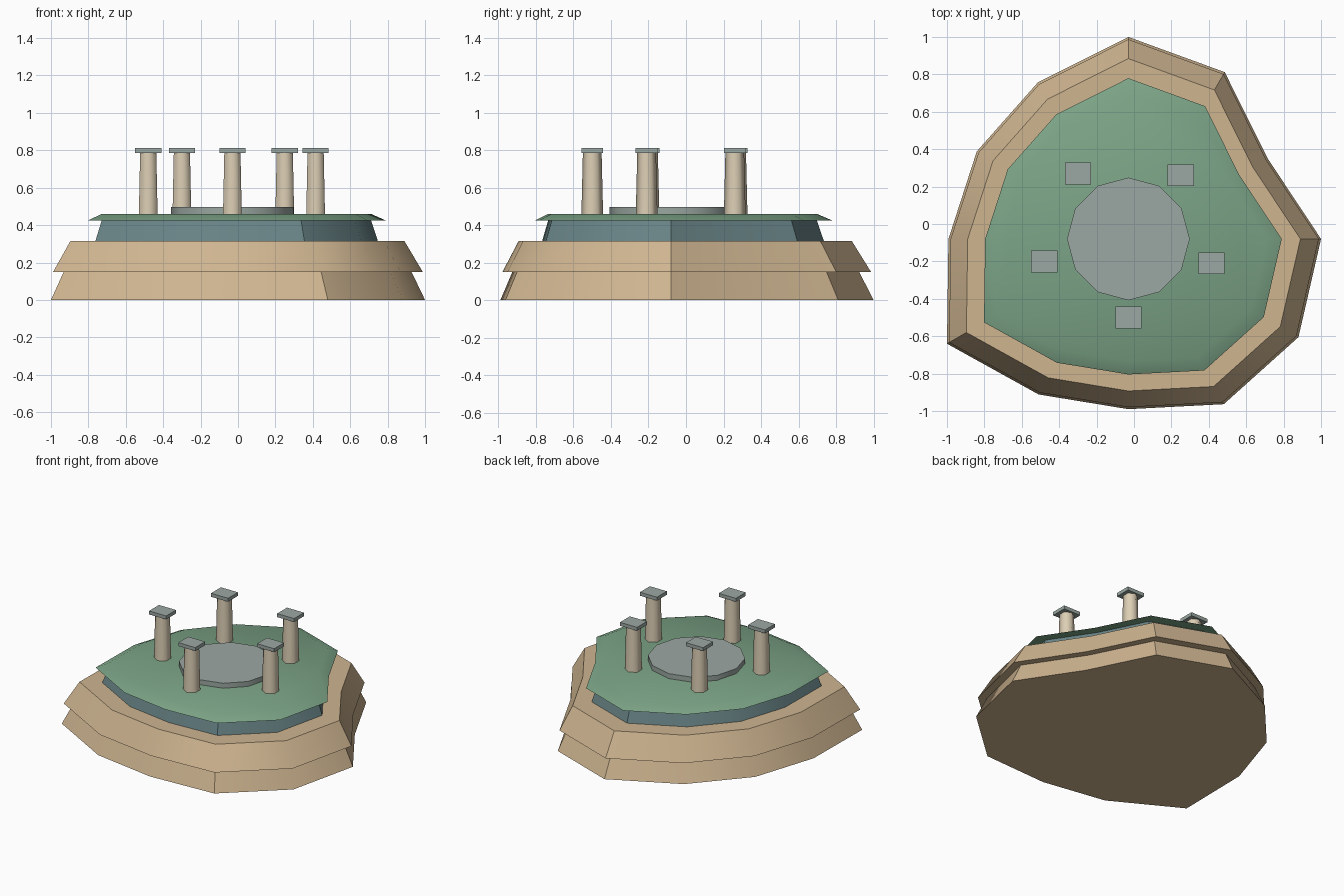
import bpy, bmesh
from math import radians, sin, cos

if "Cube" in bpy.data.objects:
    bpy.data.objects.remove(bpy.data.objects["Cube"])

CX, CY = -0.03, -0.08
# Irregular 12-sided island outline: radius every 30 degrees from +x
RADII = [1.03, 0.86, 1.03, 1.08, 0.967, 0.936, 0.962, 1.12, 0.96, 0.91, 1.02, 1.05]


def material(name, rgb):
    m = bpy.data.materials.new(name)
    m.diffuse_color = (*rgb, 1)
    m.use_nodes = True
    m.node_tree.nodes["Principled BSDF"].inputs["Base Color"].default_value = m.diffuse_color
    return m


SAND = material("sand", (0.62, 0.46, 0.28))
ROCK = material("blue_rock", (0.14, 0.23, 0.24))
GRASS = material("grass", (0.20, 0.37, 0.24))
STONE = material("stone", (0.33, 0.39, 0.36))
PALE = material("pale_stone", (0.72, 0.62, 0.46))


def frustum(name, radii, center, z0, z1, s0, s1, mat):
    """Closed tapered prism whose outline is given as radii around a center."""
    bm = bmesh.new()
    n = len(radii)
    rings = []
    for z, s in ((z0, s0), (z1, s1)):
        rings.append([bm.verts.new((center[0] + s * r * cos(radians(360 * i / n)),
                                    center[1] + s * r * sin(radians(360 * i / n)), z))
                      for i, r in enumerate(radii)])
    low, high = rings
    bm.faces.new(low[::-1])
    bm.faces.new(high)
    for i in range(n):
        j = (i + 1) % n
        bm.faces.new((low[i], low[j], high[j], high[i]))
    me = bpy.data.meshes.new(name)
    bm.to_mesh(me)
    bm.free()
    ob = bpy.data.objects.new(name, me)
    bpy.context.collection.objects.link(ob)
    me.materials.append(mat)
    bpy.ops.object.select_all(action='DESELECT')
    ob.select_set(True)
    bpy.context.view_layer.objects.active = ob
    bpy.ops.object.shade_smooth_by_angle(angle=radians(35))


# Stacked island tiers
for name, z0, z1, s0, s1, mat in (
        ("lower_sand_tier", 0.0, 0.15, 1.0, 0.93, SAND),
        ("upper_sand_tier", 0.15, 0.315, 0.988, 0.893, SAND),
        ("rock_tier", 0.315, 0.425, 0.755, 0.72, ROCK),
        ("grass_top", 0.425, 0.46, 0.796, 0.72, GRASS)):
    frustum(name, RADII, (CX, CY), z0, z1, s0, s1, mat)

# Central round platform
frustum("platform", [0.328] * 12, (CX, CY), 0.455, 0.497, 1, 1, STONE)

# Ring of hexagonal columns with flat capitals
for i, (x, y) in enumerate([(0.25, 0.26), (-0.30, 0.27), (-0.48, -0.20),
                            (-0.03, -0.50), (0.415, -0.21)]):
    bpy.ops.mesh.primitive_cone_add(vertices=6, radius1=0.058, radius2=0.05,
                                    depth=0.335, location=(x, y, 0.6175))
    col = bpy.context.object
    col.name = f"column_{i + 1}"
    col.data.materials.append(PALE)
    bpy.ops.object.shade_smooth_by_angle(angle=radians(62))

    bpy.ops.mesh.primitive_cube_add(size=1, location=(x, y, 0.798))
    cap = bpy.context.object
    cap.name = f"capital_{i + 1}"
    cap.scale = (0.14, 0.116, 0.026)
    cap.data.materials.append(STONE)
